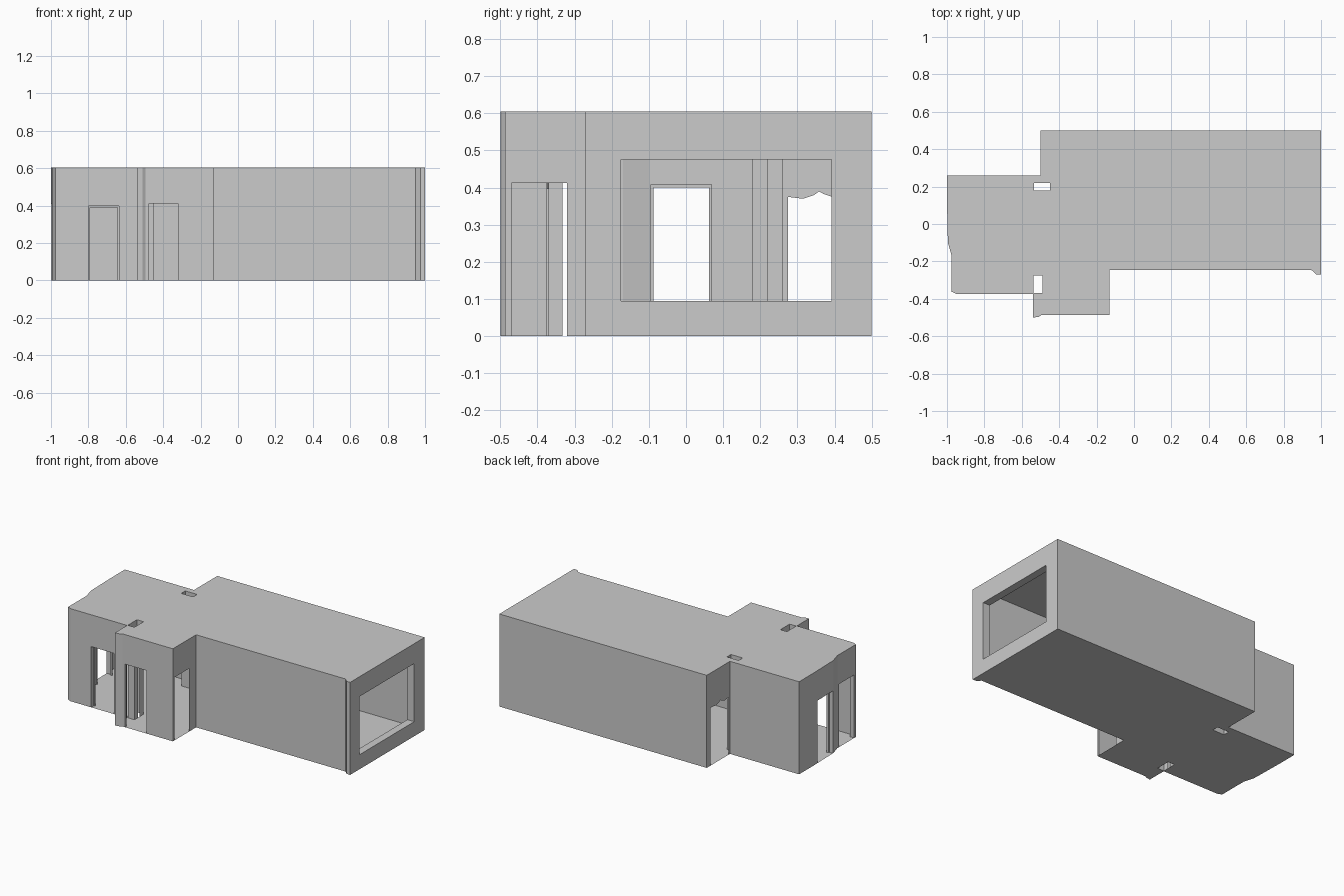
import bpy, bmesh
from mathutils import Vector

if "Cube" in bpy.data.objects:
    bpy.data.objects.remove(bpy.data.objects["Cube"])

H = 0.605


def make(name, bm):
    bmesh.ops.remove_doubles(bm, verts=bm.verts, dist=1e-5)
    me = bpy.data.meshes.new(name)
    bm.to_mesh(me)
    bm.free()
    ob = bpy.data.objects.new(name, me)
    bpy.context.collection.objects.link(ob)
    return ob


def face(bm, pts):
    bm.faces.new([bm.verts.new(p) for p in pts])


def wall(name, p, q, openings=()):
    """Thin upright wall from p to q. Each opening: start, end (along the wall's
    main axis), bottom, top, reveal vector (dx, dy)."""
    bm = bmesh.new()
    ax = 0 if abs(q[0] - p[0]) > abs(q[1] - p[1]) else 1
    if p[ax] > q[ax]:
        p, q = q, p

    def at(a, z, off=(0, 0)):
        t = (a - p[ax]) / (q[ax] - p[ax])
        return Vector((p[0] + t * (q[0] - p[0]) + off[0],
                       p[1] + t * (q[1] - p[1]) + off[1], z))

    def panel(a, b, z0, z1):
        if b - a > 1e-4 and z1 - z0 > 1e-4:
            face(bm, [at(a, z0), at(b, z0), at(b, z1), at(a, z1)])

    x = p[ax]
    for a, b, z0, z1, rev in sorted(openings):
        panel(x, a, 0, H)
        panel(a, b, 0, z0)
        panel(a, b, z1, H)
        if rev:
            ring = [(a, z0), (a, z1), (b, z1), (b, z0)]
            sides = list(zip(ring, ring[1:]))
            if z0 > 0:
                sides.append((ring[3], ring[0]))
            for u, v in sides:
                face(bm, [at(*u), at(*v), at(*v, rev), at(*u, rev)])
        x = b
    panel(x, q[ax], 0, H)
    return make(name, bm)


def slab(name, loops, z):
    bm = bmesh.new()
    edges = []
    for loop in loops:
        vs = [bm.verts.new((x, y, z)) for x, y in loop]
        edges += [bm.edges.new((vs[i - 1], vs[i])) for i in range(len(vs))]
    bmesh.ops.triangle_fill(bm, edges=edges, use_beauty=True, use_dissolve=False,
                            normal=(0, 0, 1))
    return make(name, bm)


def rect(x0, x1, y0, y1):
    return [(x0, y0), (x1, y0), (x1, y1), (x0, y1)]


# Room plan and the two pillar voids
plan = [(-1, .26), (-.5, .26), (-.5, .5), (1, .5), (1, -.27), (.975, -.27),
        (.95, -.247), (-.13, -.247), (-.13, -.487), (-.495, -.487), (-.51, -.497),
        (-.54, -.5), (-.54, -.374), (-.95, -.374), (-.975, -.362), (-.975, -.17),
        (-.995, -.1), (-1, .12)]
front_pillar = rect(-.538, -.49, -.37, -.275)
back_pillar = rect(-.535, -.45, .178, .22)

slab("floor", [plan, front_pillar, back_pillar], 0)
slab("ceiling", [plan, front_pillar, back_pillar], H)

# Openings by the index of the wall they sit in
openings = {
    1: [(.275, .46, 0, .39, None)],
    3: [(-.175, .392, .095, .475, (-.05, 0))],
    7: [(-.47, -.32, 0, .412, None)],
    8: [(-.475, -.32, 0, .412, (0, .012))],
    12: [(-.8, -.635, 0, .397, (0, .03))],
    14: [(-.345, -.19, 0, .412, (.03, 0))],
    16: [(-.095, .07, 0, .408, (.03, 0))],
}
for i, p in enumerate(plan):
    wall(f"wall_{i}", p, plan[(i + 1) % len(plan)], openings.get(i, ()))

# Pillar sides, the front one broken through beside the doorway
for name, loop in (("front_pillar", front_pillar), ("back_pillar", back_pillar)):
    for i in range(4):
        gap = ()
        if name == "front_pillar" and i in (1, 3):
            gap = [(-.333, -.315, 0, .412, None)]
        wall(f"{name}_side_{i}", loop[i], loop[(i + 1) % 4], gap)

# Ragged top edge of the rear side opening
bm = bmesh.new()
edge = [(.275, .375), (.315, .37), (.345, .38), (.358, .39), (.37, .383),
        (.4, .373), (.46, .378)]
for (a, za), (b, zb) in zip(edge, edge[1:]):
    pts = [(-.5, a, za), (-.5, b, zb)]
    if zb < .39:
        pts.append((-.5, b, .39))
    if za < .39:
        pts.append((-.5, a, .39))
    face(bm, pts)
make("ragged_lintel", bm)

# Slim door frames set inside the left and front doorways
for name, x0, x1, y0, y1, top in (("left_door_frame", -.97, -.955, -.095, .07, .408),
                                  ("front_door_frame", -.8, -.635, -.35, -.34, .397)):
    bm = bmesh.new()
    w = .008
    if name.startswith("left"):
        boxes = [(x0, x1, y0, y0 + w, 0, top), (x0, x1, y1 - w, y1, 0, top),
                 (x0, x1, y0, y1, top - w, top)]
    else:
        boxes = [(x0, x0 + w, y0, y1, 0, top), (x1 - w, x1, y0, y1, 0, top),
                 (x0, x1, y0, y1, top - w, top)]
    for a, b, c, d, e, f in boxes:
        cube = bmesh.ops.create_cube(bm, size=1)["verts"]
        for v in cube:
            v.co = ((a + b) / 2 + v.co.x * (b - a), (c + d) / 2 + v.co.y * (d - c),
                    (e + f) / 2 + v.co.z * (f - e))
    make(name, bm)
